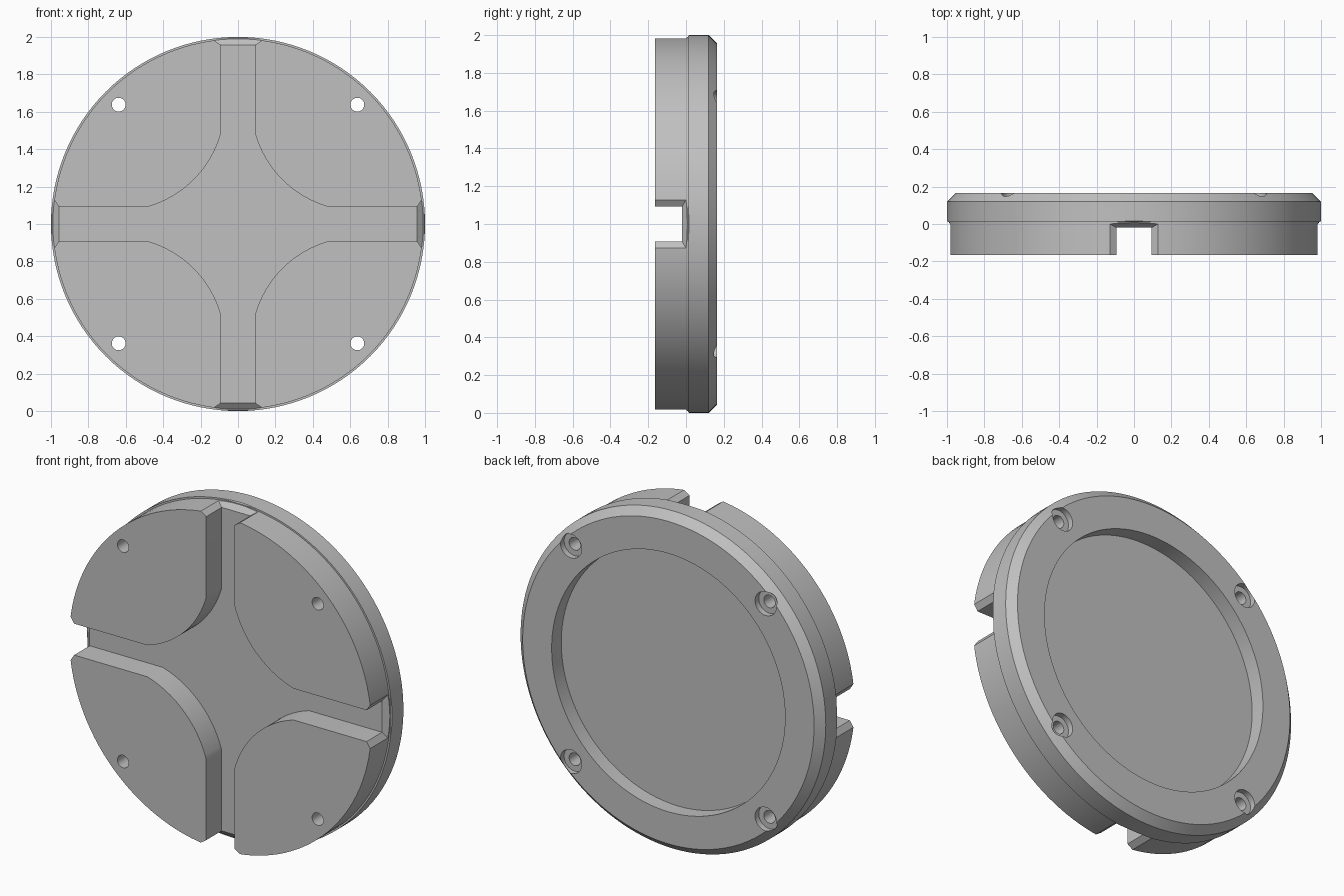
import bpy, bmesh
from math import pi, sin, cos, atan2, hypot
from mathutils import Matrix, Vector

cube = bpy.data.objects.get("Cube")
if cube:
    bpy.data.objects.remove(cube, do_unlink=True)

FRONT, BACK, FLOOR = -0.165, 0.165, -0.02
SLOT, HOLE = 0.093, 0.638          # slot half width, screw hole offset
CENTRE = Vector((0, 0, 1))

grey = bpy.data.materials.new("plain grey")
grey.use_nodes = True
colour = (0.53, 0.53, 0.53, 1)
grey.diffuse_color = colour
grey.node_tree.nodes["Principled BSDF"].inputs["Base Color"].default_value = colour


def finish(name, bm):
    bmesh.ops.recalc_face_normals(bm, faces=bm.faces)
    bmesh.ops.translate(bm, verts=bm.verts, vec=CENTRE)
    mesh = bpy.data.meshes.new(name)
    bm.to_mesh(mesh)
    bm.free()
    obj = bpy.data.objects.new(name, mesh)
    bpy.context.collection.objects.link(obj)
    mesh.materials.append(grey)
    return obj


def add_prism(bm, outline, y0, y1):
    """Extrude an (x, z) outline along y."""
    face = bm.faces.new([bm.verts.new((x, y0, z)) for x, z in outline])
    moved = bmesh.ops.extrude_face_region(bm, geom=[face], use_keep_orig=True)["geom"]
    verts = [v for v in moved if isinstance(v, bmesh.types.BMVert)]
    bmesh.ops.translate(bm, verts=verts, vec=(0, y1 - y0, 0))


def circle(x, z, r, n=32):
    return [(x + r * cos(2 * pi * i / n), z + r * sin(2 * pi * i / n)) for i in range(n)]


# Round body: stepped rim, chamfered back edge, shallow back recess
bm = bmesh.new()
profile = [(0.99, FRONT), (0.99, 0.01), (1, 0.01), (1, 0.12),
           (0.955, BACK), (0.765, BACK), (0.765, 0.075)]
verts = [bm.verts.new((r, y, 0)) for r, y in profile]
edges = [bm.edges.new(pair) for pair in zip(verts, verts[1:])]
bmesh.ops.spin(bm, geom=verts + edges, cent=(0, 0, 0), axis=(0, 1, 0),
               angle=2 * pi, steps=128)
bmesh.ops.remove_doubles(bm, verts=bm.verts, dist=1e-4)
bmesh.ops.holes_fill(bm, edges=[e for e in bm.edges if e.is_boundary], sides=0)
body = finish("round_body", bm)

# Cross channel whose inner corners are arcs around the screw holes
radius = hypot(HOLE - SLOT, HOLE - 0.48)
start = atan2(SLOT - HOLE, 0.48 - HOLE)
end = atan2(0.48 - HOLE, SLOT - HOLE)
quarter = [(1.2, SLOT)]
for i in range(25):
    a = start + (end - start) * i / 24
    quarter.append((HOLE + radius * cos(a), HOLE + radius * sin(a)))
quarter.append((SLOT, 1.2))
outline = []
for k in range(4):
    for x, z in quarter:
        for _ in range(k):
            x, z = -z, x
        outline.append((x, z))
bm = bmesh.new()
add_prism(bm, outline, -0.3, FLOOR)
cutters = [finish("channel_cutter", bm)]

# Flared mouths where the channel meets the rim
bm = bmesh.new()
for k in range(4):
    rings = []
    for r in (0.94, 1.04):
        d = r - 0.958
        w, y = SLOT + 1.5 * d, FLOOR + 0.85 * d
        rings.append([bm.verts.new(p) for p in
                      ((-w, -0.3, r), (w, -0.3, r), (w, y, r), (-w, y, r))])
    a, b = rings
    bm.faces.new(a)
    bm.faces.new(b)
    for i in range(4):
        j = (i + 1) % 4
        bm.faces.new((a[i], a[j], b[j], b[i]))
    bmesh.ops.rotate(bm, verts=a + b, cent=(0, 0, 0),
                     matrix=Matrix.Rotation(k * pi / 2, 3, "Y"))
cutters.append(finish("mouth_cutter", bm))

# Screw holes and their counterbores on the back
for name, r, y0, y1 in (("hole_cutter", 0.037, -0.3, 0.3),
                        ("counterbore_cutter", 0.07, BACK - 0.035, 0.3)):
    bm = bmesh.new()
    for sx in (-1, 1):
        for sz in (-1, 1):
            add_prism(bm, circle(sx * HOLE, sz * HOLE, r), y0, y1)
    cutters.append(finish(name, bm))

# Cut everything, then remove the cutters
bpy.ops.object.select_all(action="DESELECT")
body.select_set(True)
bpy.context.view_layer.objects.active = body
for cutter in cutters:
    cutter.hide_render = True
    mod = body.modifiers.new(cutter.name, "BOOLEAN")
    mod.operation = "DIFFERENCE"
    mod.solver = "EXACT"
    mod.object = cutter
    bpy.ops.object.modifier_apply(modifier=mod.name)
    bpy.data.objects.remove(cutter, do_unlink=True)
bpy.ops.object.shade_smooth_by_angle(angle=pi / 9)
